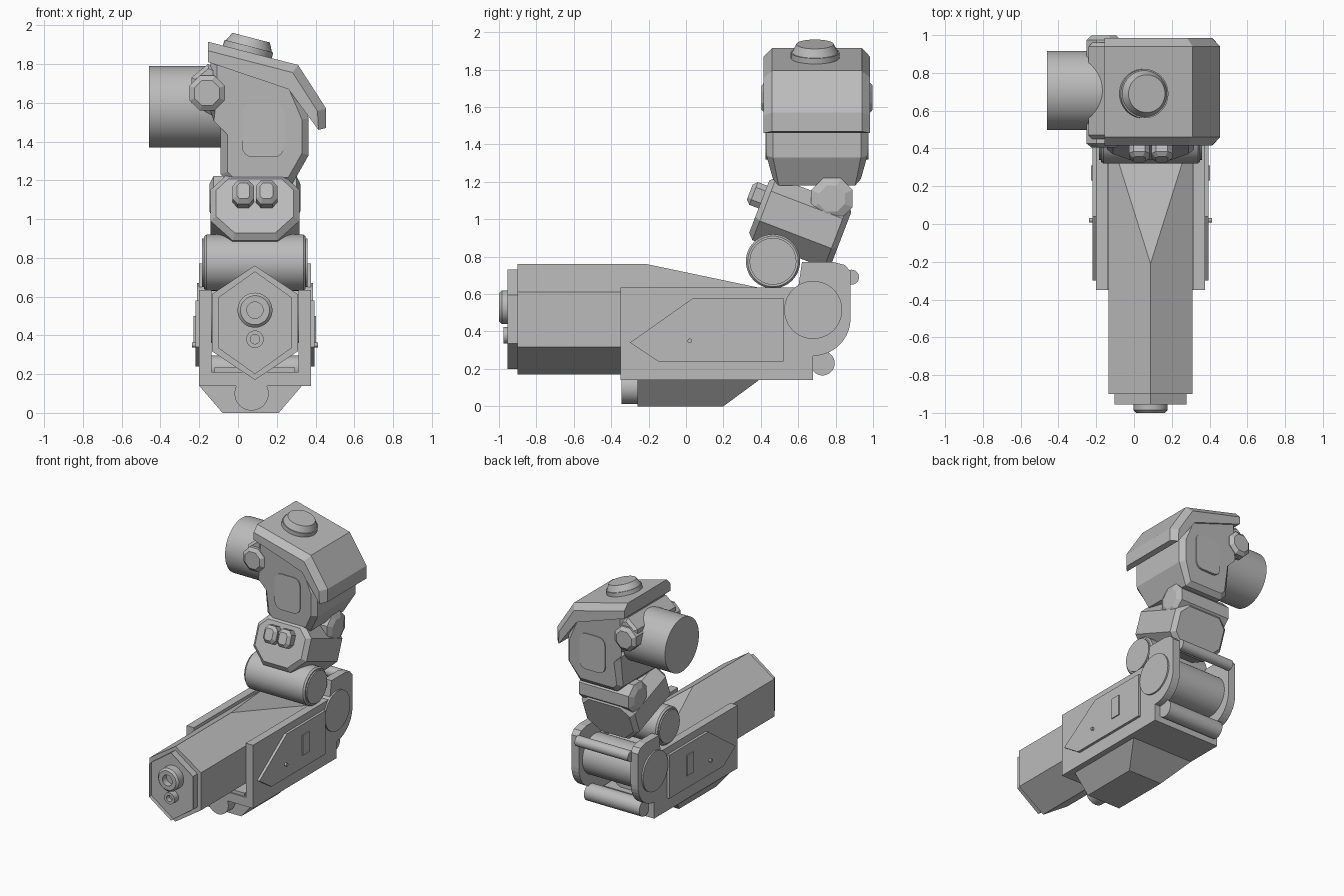
import bpy, bmesh, math
from mathutils import Vector, Matrix

if "Cube" in bpy.data.objects:
    bpy.data.objects.remove(bpy.data.objects["Cube"])

GREY = (0.5, 0.5, 0.5, 1)
metal = bpy.data.materials.new("plain_grey")
metal.use_nodes = True
metal.diffuse_color = GREY
metal.node_tree.nodes["Principled BSDF"].inputs["Base Color"].default_value = GREY

CX = 0.0875  # centre plane of the arm


def place(axis, p, d):
    return Vector((d, p[0], p[1])) if axis == "x" else Vector((p[0], d, p[1]))


def finish(name, bm, smooth=False):
    bmesh.ops.recalc_face_normals(bm, faces=bm.faces)
    mesh = bpy.data.meshes.new(name)
    bm.to_mesh(mesh)
    bm.free()
    mesh.materials.append(metal)
    ob = bpy.data.objects.new(name, mesh)
    bpy.context.collection.objects.link(ob)
    if smooth:
        bpy.ops.object.select_all(action="DESELECT")
        ob.select_set(True)
        bpy.context.view_layer.objects.active = ob
        bpy.ops.object.shade_smooth_by_angle(angle=math.radians(35))
    return ob


def prism_bm(pts, axis, lo, hi, chamfer=0, rim=None):
    """Extrude a profile; optionally chamfer the cap edges of the first rim points."""
    bm = bmesh.new()
    rings = [[bm.verts.new(place(axis, p, d)) for p in pts] for d in (lo, hi)]
    caps = [bm.faces.new(r) for r in rings]
    n = len(pts)
    for i in range(n):
        j = (i + 1) % n
        bm.faces.new((rings[0][i], rings[0][j], rings[1][j], rings[1][i]))
    if chamfer:
        keep = {v for r in rings for v in r[:rim or n]}
        edges = [e for c in caps for e in c.edges if all(v in keep for v in e.verts)]
        bmesh.ops.bevel(bm, geom=edges, offset=chamfer, segments=1, affect="EDGES")
    return bm


def prism(name, pts, axis, lo, hi, chamfer=0, rim=None):
    return finish(name, prism_bm(pts, axis, lo, hi, chamfer, rim))


def box(name, x, y, z):
    return prism(name, [(y[0], z[0]), (y[1], z[0]), (y[1], z[1]), (y[0], z[1])], "x", *x)


def ring(c, r, n, turn=0.0):
    return [(c[0] + r * math.cos(math.tau * (i + turn) / n),
             c[1] + r * math.sin(math.tau * (i + turn) / n)) for i in range(n)]


def lathe(name, axis, c, steps, n=48, turn=0.0):
    """Round or faceted part through (position, radius) steps, capped at both ends."""
    bm = bmesh.new()
    rings = [[bm.verts.new(place(axis, p, d)) for p in ring(c, r, n, turn)] for d, r in steps]
    bm.faces.new(rings[0])
    bm.faces.new(rings[-1])
    for a, b in zip(rings, rings[1:]):
        for i in range(n):
            j = (i + 1) % n
            bm.faces.new((a[i], a[j], b[j], b[i]))
    return finish(name, bm, n > 12)


def both_sides(name, pts, inner, outer):
    for side, s in (("left", 1), ("right", -1)):
        prism(side + "_" + name, pts, "x", CX + s * inner, CX + s * outer)


def hexagon(w, top, shoulder):
    mid = 0.465
    return [(CX, mid + top), (CX + w, mid + shoulder), (CX + w, mid - shoulder),
            (CX, mid - top), (CX - w, mid - shoulder), (CX - w, mid + shoulder)]


# Forearm barrel with sloped top cut
bm = prism_bm(hexagon(0.222, 0.295, 0.147), "y", -0.9, 0.55)
bmesh.ops.bisect_plane(bm, geom=bm.verts[:] + bm.edges[:] + bm.faces[:], clear_outer=True,
                       plane_co=(0, -0.21, 0.76), plane_no=(0, 0.21, 1))
bmesh.ops.holes_fill(bm, edges=[e for e in bm.edges if e.is_boundary])
finish("forearm_barrel", bm)

# Muzzle with a recessed face
bm = prism_bm(hexagon(0.19, 0.265, 0.13), "y", -0.955, -0.88)
front = min(bm.faces, key=lambda f: f.calc_center_median().y)
bmesh.ops.inset_region(bm, faces=[front], thickness=0.035)
bmesh.ops.translate(bm, verts=front.verts, vec=(0, 0.03, 0))
finish("muzzle", bm)
lathe("main_nozzle", "y", (CX, 0.53), [(-0.9, 0.09), (-0.985, 0.09), (-1, 0.075), (-1, 0.042), (-0.95, 0.042)])
lathe("small_nozzle", "y", (CX, 0.38), [(-0.9, 0.045), (-0.975, 0.045), (-0.975, 0.024), (-0.94, 0.024)], 24)

# Forearm cradle: side plates with a rounded rear, floor, keel
arc = [(0.68 + 0.2 * math.cos(a), 0.47 - 0.2 * math.sin(a))
       for a in (math.pi / 2 * i / 10 for i in range(11))]
both_sides("cradle_plate", [(-0.35, 0.14), (-0.35, 0.635), (0.6, 0.635), (0.62, 0.77), (0.79, 0.77),
           (0.85, 0.755), (0.88, 0.72)] + arc + [(0.68, 0.14)], 0.225, 0.288)
box("cradle_floor", (-0.2, 0.375), (-0.35, 0.68), (0.14, 0.21))
box("cradle_liner", (-0.12, 0.295), (-0.34, 0.6), (0.2, 0.235))
bm = prism_bm([(-0.2, 0.14), (-0.08, 0), (0.21, 0), (0.33, 0.14)], "y", -0.26, 0.39)
for v in bm.verts:
    if v.co.y > 0 and v.co.z < 0.1:
        v.co.y = 0.2
finish("keel", bm)
lathe("keel_light", "y", (0.07, 0.1), [(-0.345, 0.065), (-0.345, 0.088), (-0.2, 0.088)], 32)

# Side armour, with slot cover and rivet
both_sides("armour_panel", [(-0.3, 0.34), (-0.15, 0.24), (0.52, 0.24), (0.52, 0.58), (0.04, 0.58)], 0.28, 0.308)
both_sides("slot_cover", [(0.23, 0.34), (0.31, 0.34), (0.31, 0.5), (0.23, 0.5)], 0.3, 0.316)
both_sides("armour_rivet", ring((0.02, 0.35), 0.012, 12), 0.3, 0.326)

# Elbow axle and rear rods
for name, c, r, half in (("elbow_axle", (0.68, 0.515), 0.155, 0.3),
                         ("lower_rear_rod", (0.73, 0.23), 0.065, 0.24),
                         ("upper_rear_rod", (0.885, 0.69), 0.04, 0.23)):
    lathe(name, "x", c, [(CX - half, r * 0.7), (CX - half, r), (CX + half, r), (CX + half, r * 0.7)])

# Elbow roller
lathe("elbow_roller", "x", (0.465, 0.775),
      [(CX - 0.272, 0.125), (CX - 0.262, 0.125), (CX - 0.262, 0.135), (CX - 0.25, 0.145),
       (CX + 0.25, 0.145), (CX + 0.262, 0.135), (CX + 0.262, 0.125), (CX + 0.272, 0.125)])

# Tilted upper arm joint, built level and rotated
tilt = Matrix.Translation((CX, 0.41, 1.06)) @ Matrix.Rotation(math.radians(-21), 4, "X")
face = [(-0.15, 0.18), (0.15, 0.18), (0.23, 0.1), (0.23, -0.07),
        (0.115, -0.18), (-0.115, -0.18), (-0.23, -0.07), (-0.23, 0.1)]
bm = prism_bm(face, "y", -0.02, 0.45, 0.03)
bm.transform(tilt)
finish("upper_arm_joint", bm)
for side, x in (("left", 0.06), ("right", -0.06)):
    square = [(x + a, 0.055 + b) for a, b in ((-0.03, -0.065), (0.03, -0.065), (0.055, -0.035), (0.055, 0.035),
                                             (0.03, 0.065), (-0.03, 0.065), (-0.055, 0.035), (-0.055, -0.035))]
    bm = prism_bm(square, "y", -0.095, 0.05, 0.022)
    bm.transform(tilt)
    finish(side + "_joint_stud", bm)
lathe("joint_pin", "x", (0.78, 1.11), [(CX - 0.235, 0.075), (CX - 0.215, 0.12), (CX + 0.215, 0.12),
                                      (CX + 0.235, 0.075)], 8, 0.5)

# Shoulder body, tapering toward the bottom
bm = prism_bm([(-0.09, 1.23), (-0.04, 1.18), (0.28, 1.18), (0.365, 1.33), (0.365, 1.52), (0.28, 1.72),
               (-0.14, 1.85), (-0.15, 1.58), (-0.04, 1.47), (-0.09, 1.47)], "y", 0.43, 0.97, 0.035)
for v in bm.verts:
    if v.co.z < 1.3:
        v.co.y = 0.7 + (v.co.y - 0.7) * 0.87
finish("shoulder_body", bm)
corners = [(0.185, 1.545, 0), (0.075, 1.545, 1), (0.075, 1.375, 2), (0.185, 1.375, 3)]
panel = [(x + 0.055 * math.cos(math.pi / 2 * (q + i / 4)), z + 0.055 * math.sin(math.pi / 2 * (q + i / 4)))
         for x, z, q in corners for i in range(5)]
prism("front_shoulder_panel", panel, "y", 0.424, 0.45)
prism("back_shoulder_panel", panel, "y", 0.95, 0.976)

# Stub and its octagonal clamp
lathe("side_stub", "x", (0.707, 1.58), [(-0.46, 0.21), (-0.09, 0.21)], 64)
prism("stub_mount", [(-0.24, 1.6), (-0.24, 1.73), (-0.155, 1.8), (-0.05, 1.75), (-0.05, 1.48)],
      "y", 0.45, 0.96, 0.02)
lathe("stub_clamp", "y", (-0.16, 1.65), [(0.405, 0.062), (0.405, 0.07), (0.425, 0.098), (0.975, 0.098),
                                        (0.998, 0.07), (0.998, 0.062)], 8, 0.5)

# Hood with chamfered rim and round cap
prism("shoulder_hood", [(-0.155, 1.915), (0.31, 1.795), (0.455, 1.57), (0.455, 1.47), (0.415, 1.46),
                        (0.26, 1.67), (-0.155, 1.81)], "y", 0.415, 0.985, 0.045, 4)
bm = bmesh.new()
for r1, r2, z in ((0.13, 0.13, 0.0), (0.125, 0.1, 0.045)):
    bmesh.ops.create_cone(bm, cap_ends=True, segments=48, radius1=r1, radius2=r2, depth=0.05,
                          matrix=Matrix.Translation((0, 0, z)))
bm.transform(Matrix.Translation((0.05, 0.69, 1.868)) @ Matrix.Rotation(math.radians(14.5), 4, "Y"))
finish("hood_cap", bm, True)
